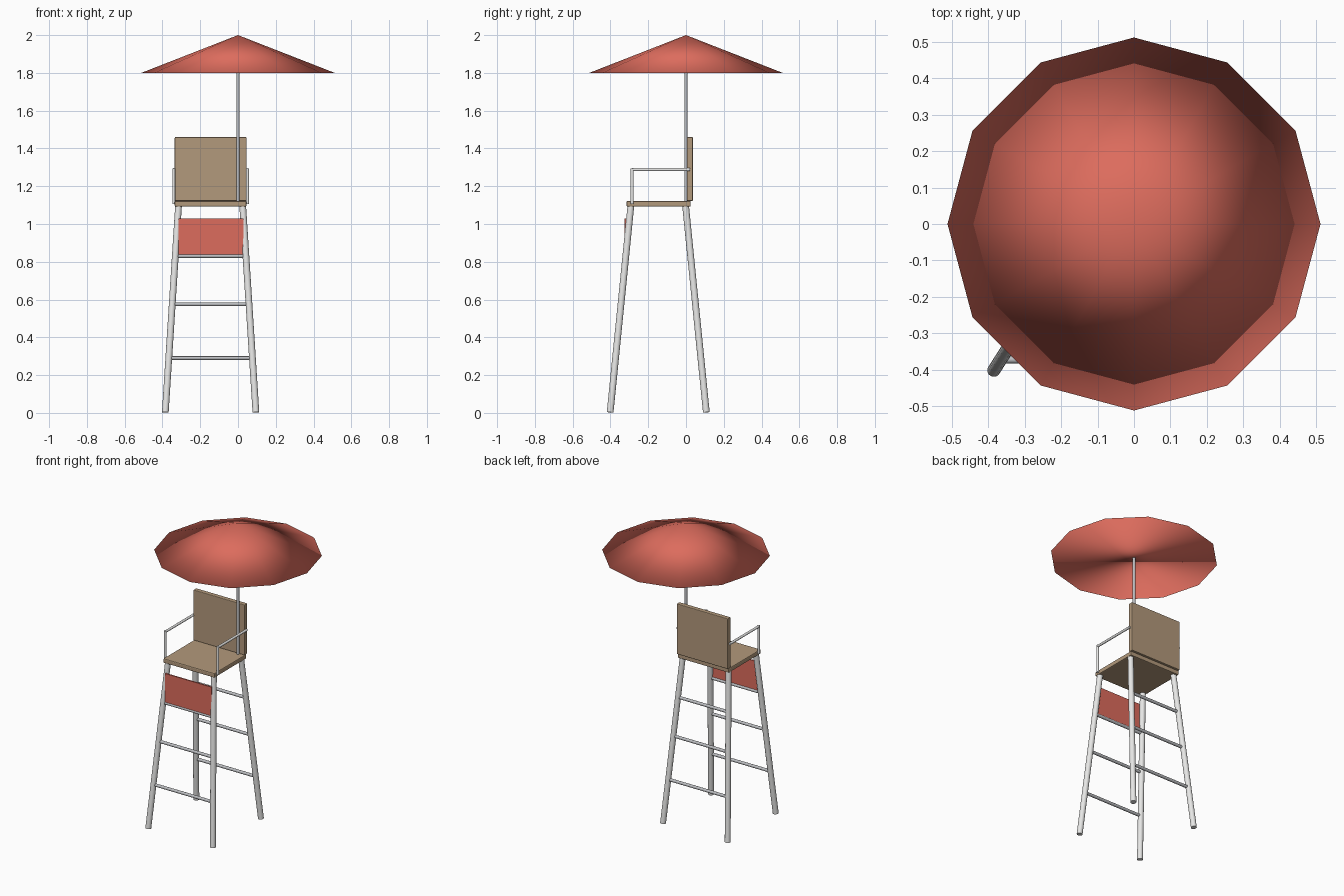
import bpy
from mathutils import Vector

cube = bpy.data.objects.get("Cube")
if cube:
    bpy.data.objects.remove(cube, do_unlink=True)


def material(name, rgb, roughness=0.6):
    mat = bpy.data.materials.new(name)
    mat.use_nodes = True
    mat.diffuse_color = (*rgb, 1)
    bsdf = next(n for n in mat.node_tree.nodes if n.type == "BSDF_PRINCIPLED")
    bsdf.inputs["Base Color"].default_value = (*rgb, 1)
    bsdf.inputs["Roughness"].default_value = roughness
    return mat


RED = material("red fabric", (0.72, 0.15, 0.11))
WOOD = material("tan wood", (0.45, 0.32, 0.20))
WHITE = material("white metal", (0.80, 0.80, 0.79))
GREY = material("grey metal", (0.50, 0.51, 0.53))


def finish(name, mat):
    obj = bpy.context.object
    obj.name = name
    obj.data.materials.append(mat)
    return obj


def tube(name, start, end, radius, mat, sides=16):
    start, end = Vector(start), Vector(end)
    axis = end - start
    bpy.ops.mesh.primitive_cylinder_add(
        vertices=sides, radius=radius, depth=axis.length,
        location=(start + end) / 2,
        rotation=axis.to_track_quat("Z", "Y").to_euler())
    bpy.ops.object.shade_smooth_by_angle()
    return finish(name, mat)


def board(name, low, high, mat, bevel=0.0):
    low, high = Vector(low), Vector(high)
    bpy.ops.mesh.primitive_cube_add(size=1, location=(low + high) / 2)
    obj = finish(name, mat)
    obj.scale = high - low
    bpy.ops.object.transform_apply(location=False, rotation=False, scale=True)
    if bevel:
        mod = obj.modifiers.new("soft edges", "BEVEL")
        mod.width = bevel
        mod.segments = 2
    return obj


# The chair stands off-centre, so that the parasol pole is the origin
MID_X, MID_Y = -0.145, -0.147
LEG_TOP = 1.095


def leg_point(sx, sy, z):
    """Centre of a splayed leg at a given height."""
    t = z / LEG_TOP
    return Vector((MID_X + sx * (0.24 - 0.07 * t),
                   MID_Y + sy * (0.255 - 0.11 * t), z))


# Four splayed legs
sides = {"left": 1, "right": -1}
ends = {"front": -1, "back": 1}
for end, sy in ends.items():
    for side, sx in sides.items():
        tube(f"{end}_{side}_leg", leg_point(sx, sy, 0.003),
             leg_point(sx, sy, LEG_TOP), 0.018, WHITE)
    # Ladder rungs between the legs
    for i, z in enumerate((0.29, 0.575, 0.83)):
        tube(f"{end}_rung_{i + 1}", leg_point(-1, sy, z),
             leg_point(1, sy, z), 0.01, GREY)

# Seat and backrest
board("seat", (-0.335, -0.315, 1.092), (0.045, 0.025, 1.122), WOOD, 0.006)
board("backrest", (-0.335, 0.005, 1.122), (0.045, 0.036, 1.46), WOOD, 0.004)

# Armrests: a post at the front and a rail back to the backrest
for side, sx in sides.items():
    x = MID_X + sx * 0.195
    tube(f"{side}_arm_post", (x, -0.285, 1.105), (x, -0.285, 1.295), 0.008, WHITE)
    tube(f"{side}_arm_rail", (x, -0.285, 1.288), (x, 0.02, 1.288), 0.008, WHITE)

# Sign panel under the seat
board("front_panel", (-0.315, -0.325, 0.835), (0.03, -0.316, 1.03), RED)

# Parasol
tube("parasol_pole", (0, 0, 1.11), (0, 0, 1.9), 0.009, GREY)
bpy.ops.mesh.primitive_cone_add(vertices=12, radius1=0.512, radius2=0,
                                depth=0.2, location=(0, 0, 1.9))
bpy.ops.object.shade_smooth()
finish("parasol_canopy", RED)
